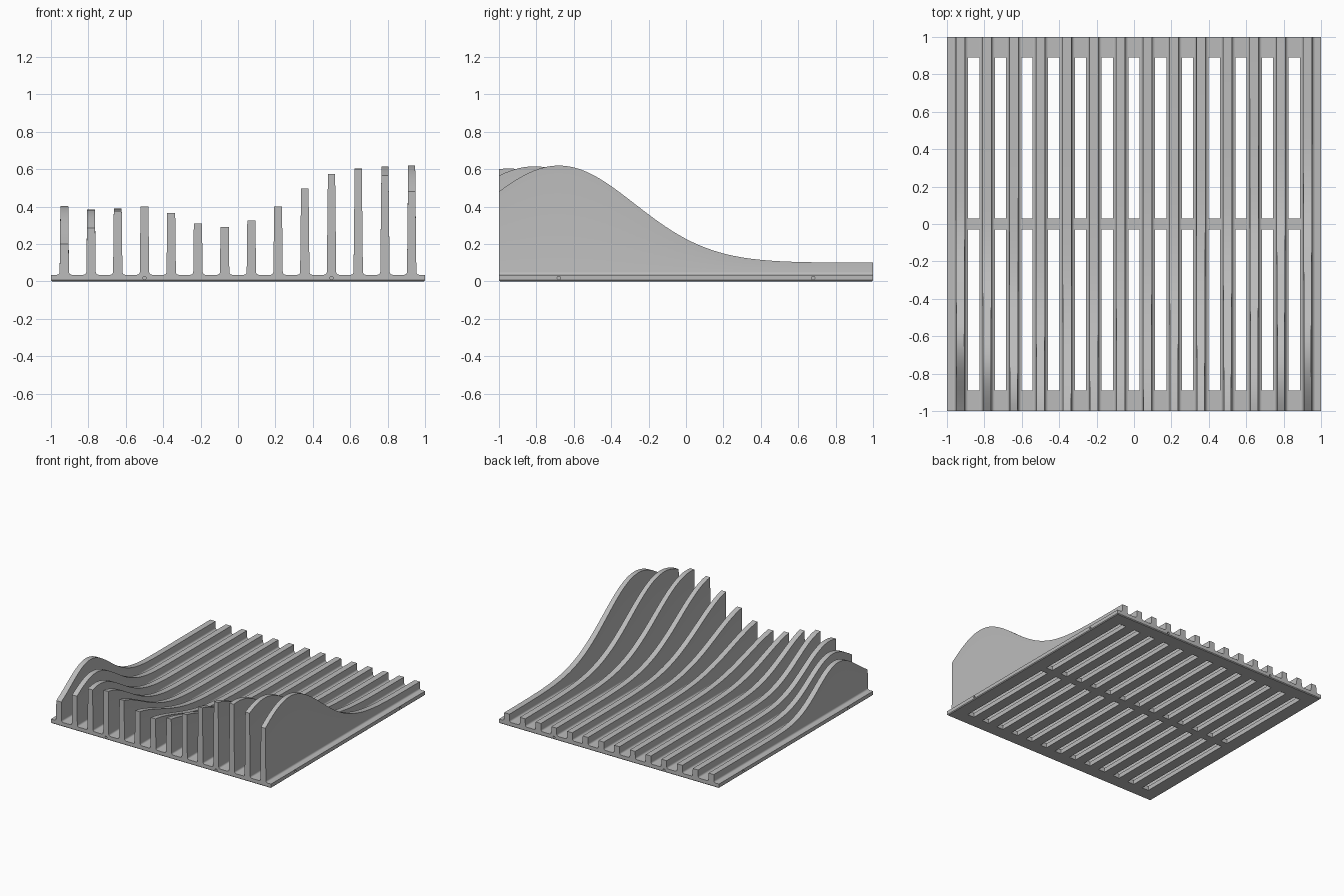
import bpy, bmesh, math
from mathutils import Matrix

cube = bpy.data.objects.get("Cube")
if cube:
    bpy.data.objects.remove(cube, do_unlink=True)

GREY = bpy.data.materials.new("plain grey")
GREY.use_nodes = True
COLOUR = (0.5, 0.5, 0.5, 1)
GREY.diffuse_color = COLOUR
GREY.node_tree.nodes["Principled BSDF"].inputs["Base Color"].default_value = COLOUR

PITCH = 1 / 7        # spacing of fins and slots
PLATE_TOP = 0.035
REST = 0.1           # fin height at the back
STEPS = 56


def make_object(name, bm):
    bmesh.ops.recalc_face_normals(bm, faces=bm.faces)
    mesh = bpy.data.meshes.new(name)
    bm.to_mesh(mesh)
    bm.free()
    mesh.materials.append(GREY)
    obj = bpy.data.objects.new(name, mesh)
    bpy.context.collection.objects.link(obj)
    return obj


def add_box(bm, centre, size):
    matrix = Matrix.Translation(centre) @ Matrix.Diagonal((*size, 1))
    return bmesh.ops.create_cube(bm, size=1, matrix=matrix)["verts"]


def activate(obj):
    bpy.ops.object.select_all(action="DESELECT")
    obj.select_set(True)
    bpy.context.view_layer.objects.active = obj


# Base plate with a thin chamfer around its underside
bm = bmesh.new()
add_box(bm, (0, 0, PLATE_TOP / 2), (2, 2, PLATE_TOP))
rim = [e for e in bm.edges if all(v.co.z < 0.01 for v in e.verts)]
bmesh.ops.bevel(bm, geom=rim, offset=0.006, segments=1, affect="EDGES")
plate = make_object("base_plate", bm)

# Cutter: two rows of slots, plus small pin holes in the four edges
bm = bmesh.new()
for i in range(-6, 7):
    for side in (-1, 1):
        add_box(bm, (i * PITCH, side * 0.46, 0), (0.06, 0.86, 0.2))
for a in (-1, 1):
    for b in (-1, 1):
        for spot, axis in (((a * 0.5, b, 0.018), "X"), ((a, b * 0.68, 0.018), "Y")):
            turn = Matrix.Rotation(math.pi / 2, 4, axis)
            bmesh.ops.create_cone(bm, cap_ends=True, segments=16, radius1=0.009,
                                  radius2=0.009, depth=0.1,
                                  matrix=Matrix.Translation(spot) @ turn)
cutter = make_object("slot_cutter", bm)
cutter.hide_render = True
cut = plate.modifiers.new("slots", "BOOLEAN")
cut.operation = "DIFFERENCE"
cut.solver = "EXACT"
cut.object = cutter
activate(plate)
bpy.ops.object.modifier_apply(modifier="slots")
bpy.data.objects.remove(cutter, do_unlink=True)

# Each fin, right to left: height at the front, crest position in y, crest spread
FINS = [
    (0.20, -0.62, 0.255), (0.285, -0.75, 0.27), (0.375, -0.91, 0.29),
    (0.40, -1.03, 0.31), (0.365, -1.1, 0.34), (0.31, -1.1, 0.37),
    (0.29, -1.1, 0.40), (0.325, -1.1, 0.42), (0.40, -1.1, 0.42),
    (0.495, -1.1, 0.43), (0.575, -1.05, 0.43), (0.60, -0.95, 0.43),
    (0.565, -0.81, 0.42), (0.48, -0.68, 0.405),
]


def section(height):
    """Half outline of a fin: flared foot, tapered side, flat top."""
    foot = [(0.04 - 0.015 * math.sin(t), PLATE_TOP + 0.015 * (1 - math.cos(t)))
            for t in (math.pi / 2 * k / 4 for k in range(5))]
    return [(0.04, PLATE_TOP - 0.002)] + foot + [(0.025 - 0.01 * height, height)]


def build_fin(number, x, front, crest, spread):
    def bump(y):
        return math.exp(-((y - crest) / spread) ** 2 / 2)

    bm = bmesh.new()
    rings = []
    for k in range(STEPS + 1):
        y = -1 + 2 * k / STEPS
        height = REST + (front - REST) * bump(y) / bump(-1)
        half = section(height)
        outline = half + [(-w, z) for w, z in reversed(half)]
        rings.append([bm.verts.new((x + w, y, z)) for w, z in outline])
    count = len(rings[0])
    for a, b in zip(rings, rings[1:]):
        for j in range(count):
            n = (j + 1) % count
            bm.faces.new((a[j], a[n], b[n], b[j]))
    bm.faces.new(rings[0])
    bm.faces.new(rings[-1])
    fin = make_object(f"fin_{number}", bm)
    activate(fin)
    bpy.ops.object.shade_smooth_by_angle(angle=math.radians(30))


for i, (front, crest, spread) in enumerate(FINS):
    build_fin(i + 1, (i - 6.5) * PITCH, front, crest, spread)
